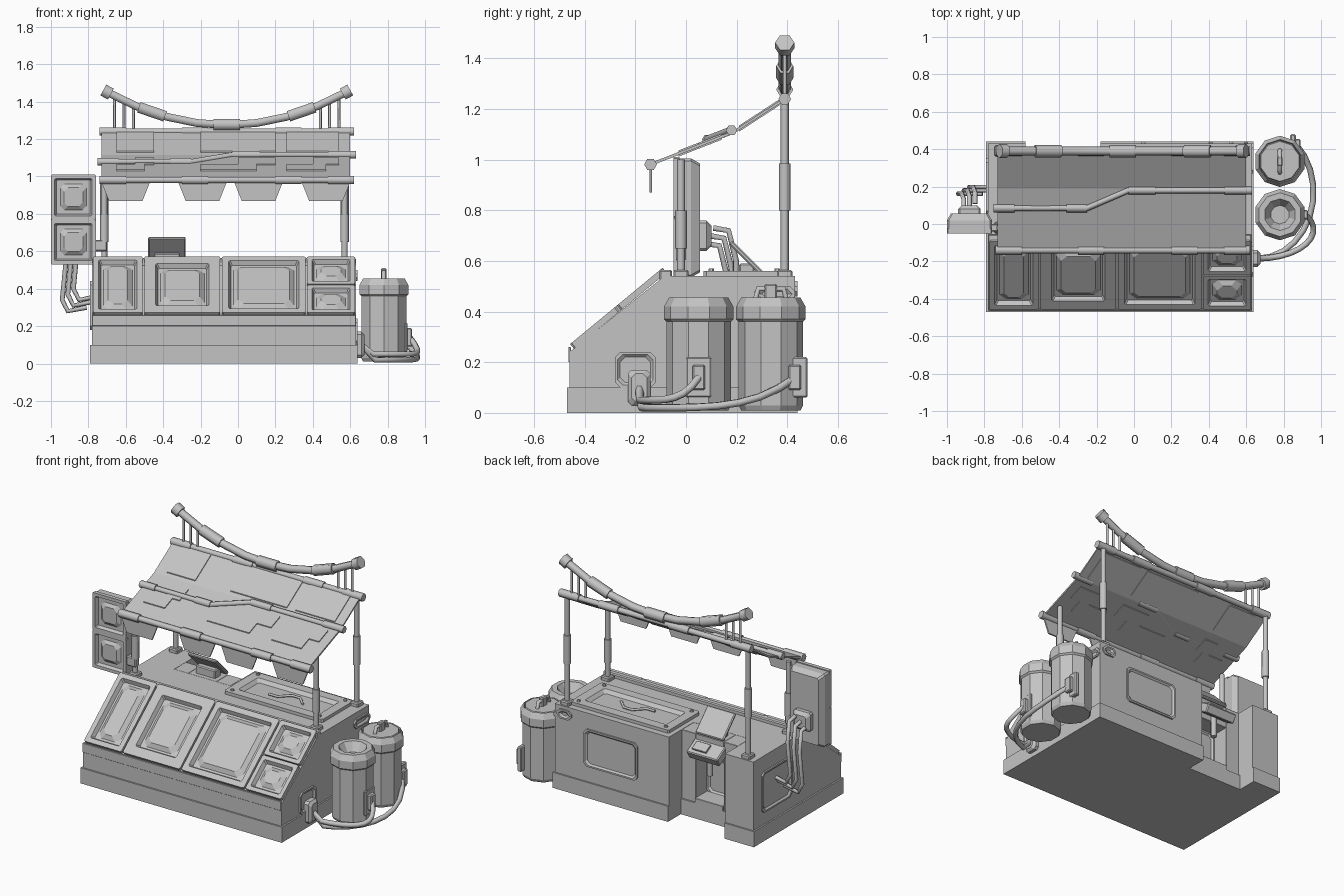
import bpy, bmesh, math
from mathutils import Vector

if "Cube" in bpy.data.objects:
    bpy.data.objects.remove(bpy.data.objects["Cube"])

grey = bpy.data.materials.new("plain_grey")
grey.use_nodes = True
grey.diffuse_color = (.55, .55, .55, 1)
grey.node_tree.nodes["Principled BSDF"].inputs["Base Color"].default_value = grey.diffuse_color

X, Y, Z = Vector((1, 0, 0)), Vector((0, 1, 0)), Vector((0, 0, 1))
LEFT, RIGHT, FRONT, BACK, TOP = .63, -.78, -.46, .43, .54
SIGNS = (-1, 1)


def add(name, data, bevel=0):
    ob = bpy.data.objects.new(name, data)
    bpy.context.collection.objects.link(ob)
    data.materials.append(grey)
    if bevel:
        mod = ob.modifiers.new("edge", "BEVEL")
        mod.width, mod.segments = bevel, 1
    return ob


def skin(name, rings, bevel=0):
    """Closed solid through a list of equal point rings."""
    bm = bmesh.new()
    loops = [[bm.verts.new(point) for point in ring] for ring in rings]
    for low, high in zip(loops, loops[1:]):
        for i, vert in enumerate(low):
            bm.faces.new((low[i - 1], vert, high[i], high[i - 1]))
    bm.faces.new(loops[0])
    bm.faces.new(loops[-1])
    bmesh.ops.recalc_face_normals(bm, faces=bm.faces)
    mesh = bpy.data.meshes.new(name)
    bm.to_mesh(mesh)
    bm.free()
    return add(name, mesh, bevel)


def prism(name, left, right, profile, bevel=0):
    return skin(name, [[(x, y, z) for y, z in profile] for x in (left, right)], bevel)


def box(name, centre, size, tilt=0, bevel=.006):
    w, d, h = (value / 2 for value in size)
    ob = prism(name, -w, w, [(-d, -h), (d, -h), (d, h), (-d, h)], bevel)
    ob.location = centre
    ob.rotation_euler.x = math.radians(tilt)
    return ob


def plate(name, origin, u, v, w, h, chamfer, steps):
    """Stack of chamfered rectangles, each step giving an inset and a level."""
    normal, rings = u.cross(v), []
    for inset, level in steps:
        a, b, c = w - inset, h - inset, chamfer
        corners = [(a - c, -b), (a, c - b), (a, b - c), (a - c, b),
                   (c - a, b), (-a, b - c), (-a, c - b), (c - a, -b)]
        rings.append([Vector(origin) + u * p + v * q + normal * level for p, q in corners])
    return skin(name, rings)


def screen(name, origin, u, v, w, h, border, chamfer):
    """Frame around a sunken panel with a raised pillow in the middle."""
    deep = .025
    plate(name, origin, u, v, w, h, chamfer / 4, [
        (0, -deep), (0, 0), (border, 0), (border + deep / 2, -deep)])
    # pillow sits on the sunken floor
    frame_gap = border + deep
    plate(name + "_pillow", origin, u, v, w - frame_gap, h - frame_gap, chamfer,
          [(0, -deep), (deep, -deep / 5)])


def cover(name, origin, u, v, w, h):
    rim = .01
    plate(name, origin, u, v, w, h, rim * 2, [(0, -rim), (0, rim), (rim, rim), (rim * 2, 0)])


def pipe(name, points, radius, detail=1):
    curve = bpy.data.curves.new(name, "CURVE")
    curve.dimensions, curve.use_fill_caps = "3D", True
    curve.bevel_depth, curve.bevel_resolution = radius, detail
    spline = curve.splines.new("POLY")
    spline.points.add(len(points) - 1)
    for target, point in zip(spline.points, points):
        target.co = (*point, 1)
    return add(name, curve)


def lathe(name, x, y, profile, sides=10):
    turns = [math.tau * (i + .5) / sides for i in range(sides)]
    return skin(name, [[(x + r * math.cos(t), y + r * math.sin(t), z) for t in turns]
                       for r, z in profile])


# Counter body and plinth, notched at the back for the service niche
NICHE = Vector((-.38, .24, 0))
cuts = (RIGHT, NICHE.x - .2, NICHE.x + .2, LEFT)
for part, start, end in zip(("right", "middle", "left"), cuts, cuts[1:]):
    middle = part == "middle"
    back = NICHE.y - .06 if middle else BACK
    prism("counter_" + part, start, end, [
        (FRONT, 0), (FRONT, .24), (-.085, TOP), (back, TOP), (back, 0)])
    rim = .3 if middle else BACK
    prism("plinth_" + part, start - .01 * (part == "right"), end + .01 * (part == "left"), [
        (FRONT - .01, 0), (FRONT - .01, .1), (rim + .01, .1), (rim + .01, 0)])
for side in SIGNS:
    box("niche_jamb", NICHE + X * side * .15 + Z * TOP / 2, (.1, .12, TOP), bevel=.002)
box("niche_lintel", NICHE + Z * .47, (.2, .12, .14), bevel=.002)
box("niche_sill", NICHE + Z * .08, (.2, .14, .1), bevel=.002)
cover("niche_back", NICHE + Vector((0, -.06, .26)), -X, Z, .1, .14)
box("front_lip", ((LEFT + RIGHT) / 2, FRONT, .23), (LEFT - RIGHT, .01, .06), bevel=.002)
box("counter_rail", ((LEFT + RIGHT) / 2, -.08, TOP), (LEFT - RIGHT, .05, .05))

# Sloping display panels, the last column split in two
foot, head = Vector((0, FRONT, .27)), Vector((0, -.09, .575))
rise = head - foot
columns = (RIGHT, -.505, -.09, .365, LEFT)
for start, end, border, rows in zip(columns, columns[1:], (.03, .06, .035, .025), (1, 1, 1, 2)):
    for row in range(rows):
        centre = foot + rise * (row + .5) / rows + X * (start + end) / 2
        screen("display_panel", centre, X, rise.normalized(), (end - start) / 2 - .005,
               rise.length / rows / 2 - .003, border, .03)

# Counter-top hatch with bolts and handle
hatch = Vector((.2, .23, TOP))
plate("top_hatch", hatch, X, Y, .35, .16, .01, [
    (0, -.01), (0, .02), (.06, .02), (.08, 0)])
pipe("hatch_handle", [hatch + X * .06 * i + Y * .03 * (-1) ** (i // 2) + Z * .01
                      for i in range(-2, 3)], .008)
for i in SIGNS:
    for j in SIGNS:
        lathe("hatch_bolt", hatch.x + i * .31, hatch.y + j * .13, [(.014, TOP), (.01, TOP + .03)], 6)

# Covers on the back and sides
cover("back_hatch", (.23, BACK, .32), -X, Z, .19, .12)
cover("back_vent", (.56, BACK, .49), -X, Z, .05, .03)
cover("left_vent", (LEFT, .35, .47), Y, Z, .08, .03)
cover("left_cover", (LEFT, -.2, .17), Y, Z, .08, .07)
cover("right_cover", (RIGHT, .2, .31), -Y, Z, .15, .13)

# Service terminal
box("terminal_screen", NICHE + Z * .61, (.2, .18, .02), -45)
box("terminal_stand", NICHE + Z * .56, (.14, .06, .06))
box("terminal_keypad", NICHE + Vector((0, .08, .46)), (.22, .12, .06), -30)
box("keypad_keys", NICHE + Vector((.03, .1, .485)), (.1, .06, .02), -30, .002)
pipe("dispenser_nozzle", [NICHE + Y * .06 + Z * z for z in (.44, .3)], .02)

# Roof posts
POST_Y, EAVE_Y, FOLD_Y = .39, -.14, .19
for x in (-.715, .57):
    for y, top in ((-.02, 1), (POST_Y, 1.23)):
        pipe("roof_post", [(x, y, TOP), (x, y, top)], .016, 2)
        pipe("post_sleeve", [(x, y, z * top) for z in (.65, .8)], .023, 2)
        box("post_foot", (x, y, TOP), (.06, .06, .05))


# Folded roof sheet with raised plates
def roof_z(y):
    return 1.11 + (y - FOLD_Y) * (.65 if y > FOLD_Y else .39)


def roof_sheet(name, left, right, stations, half):
    under = [(y, roof_z(y) - half) for y in stations]
    over = [(y, roof_z(y) + half) for y in reversed(stations)]
    prism(name, left, right, under + over)

roof_sheet("roof_sheet", -.73, .6, (EAVE_Y, FOLD_Y, POST_Y), .006)
for x, half in ((-.55, .1), (0, .2), (.4, .14)):
    roof_sheet("upper_roof_plate", x - half, x + half, (FOLD_Y + .02, POST_Y - .02), .012)
    roof_sheet("lower_roof_plate", x - half, x + half / 2, (-.03, .05), .012)
    roof_sheet("stepped_roof_plate", x, x + half, (.05, .14), .012)


# Beams and conduit with clamps
def beam(name, points, radius, sleeves):
    pipe(name, points, radius)
    for pair in sleeves:
        pipe(name + "_clamp", pair, radius * 1.4)


def across(y, left, right, lift=0):
    return [Vector((x, y, roof_z(y) + lift)) for x in (left, right)]

for name, y in (("eave_beam", EAVE_Y), ("ridge_beam", POST_Y)):
    beam(name, across(y, -.74, .61), .018, [across(y, x, x + .14) for x in (-.74, -.3, .2, .48)])
low_run, high_run = across(.085, -.75, -.25, .01), across(.18, -.03, .63, .01)
beam("roof_conduit", low_run + high_run, .016, [
    (run[i], run[i].lerp(run[1 - i], .22)) for run in (low_run, high_run) for i in (0, 1)])

# Awning flaps
for x in (-.6, -.19, .11, .47):
    skin("awning_flap", [[(x - .13, y, .97), (x + .13, y, .97), (x + .09, y, .87), (x - .09, y, .87)]
                         for y in (EAVE_Y - .005, EAVE_Y + .005)])


# Sagging arch above the ridge
def arch(offset):
    return Vector((offset - .06, POST_Y, 1.275 + .43 * offset ** 2))

SPAN = .64
beam("arch_bar", [arch(SPAN * i / 4) for i in range(-4, 5)], .024,
     [(arch(x - .07), arch(x + .07)) for x in (-.4, 0, .4)])
for side in SIGNS:
    pipe("arch_cap", [arch(side * (SPAN + d)) for d in (-.02, .02)], .038)
    for offset in (.5, .55, .6):
        tip = arch(side * offset)
        pipe("arch_strut", [tip, (tip.x, POST_Y, roof_z(POST_Y))], .008)

# Side sign with its socket and cables
sign = Vector((-.88, 0, .77))
plate("sign_case", sign, X, Z, .12, .235, .01, [(.02, -.055), (0, -.02), (0, .03)])
for side in SIGNS:
    screen("sign_screen", sign + Vector((0, -.055, side * .12)).xyz + Y * .005, X, Z, .12, .12, .02, .02)
box("sign_bracket", sign + X * .14 - Y * .02 - Z * .14, (.08, .04, .06))
plate("sign_socket", sign + Y * .05 - Z * .07, -X, Z, .06, .06, .01, [(0, 0), (0, .03), (.02, .05)])
for i in (-1, 0, 1):
    shift = Vector((1, .6, 1)) * .03 * i
    route = ((0, .09, -.07), (0, .15, -.08), (-.01, .18, -.2), (-.03, .18, -.4), (0, .18, -.46), (.1, .18, -.44))
    pipe("sign_cable", [sign + shift + Vector(step) for step in route], .013)

# Barrels with taps
BARREL_X, FRONT_Y, REAR_Y, R = .78, .05, .335, .127
wall = [(R - .01, .01), (R, .03), (R, .36), (R + .01, .37), (R + .01, .42), (R - .01, .455)]
lathe("open_barrel", BARREL_X, FRONT_Y, wall + [(.085, .455), (.05, .4)])
lathe("lidded_barrel", BARREL_X, REAR_Y, wall + [(R - .015, .44), (R - .02, .455)])
lid = Vector((BARREL_X, REAR_Y, .45))
pipe("lid_handle", [lid - Y * .06, lid - Y * .05 + Z * .04, lid + Y * .05 + Z * .04, lid + Y * .06], .012)
box("lid_knob", lid + Z * .02, (.03, .05, .08))
front_tap, rear_tap = Vector((.9, FRONT_Y, .14)), Vector((.86, BACK, .14))
for name, tap in (("open_barrel", front_tap), ("lidded_barrel", rear_tap)):
    box(name + "_tap_plate", tap - X * .01, (.03, .1, .16))
    box(name + "_tap", tap + X * .01, (.04, .05, .1))

# Hoses sweeping round the barrels from the counter outlet
outlet = Vector((LEFT, -.185, .1))
plate("hose_outlet", outlet, Y, Z, .045, .07, .015, [(0, 0), (0, .03), (.015, .045)])
for name, tap, sweep, level in (("short_hose", front_tap, 2.1, .05), ("long_hose", rear_tap, 2.4, .02)):
    path = [outlet + X * .03]
    for i in range(1, 11):
        t = sweep * i / 10
        along = (1 - math.cos(t)) / (1 - math.cos(sweep))
        path.append((outlet.x + .03 + .3 * math.sin(t), outlet.y + (tap.y - outlet.y) * along,
                     level + (tap.z - level) * along ** 4))
    pipe(name, path, .016)
